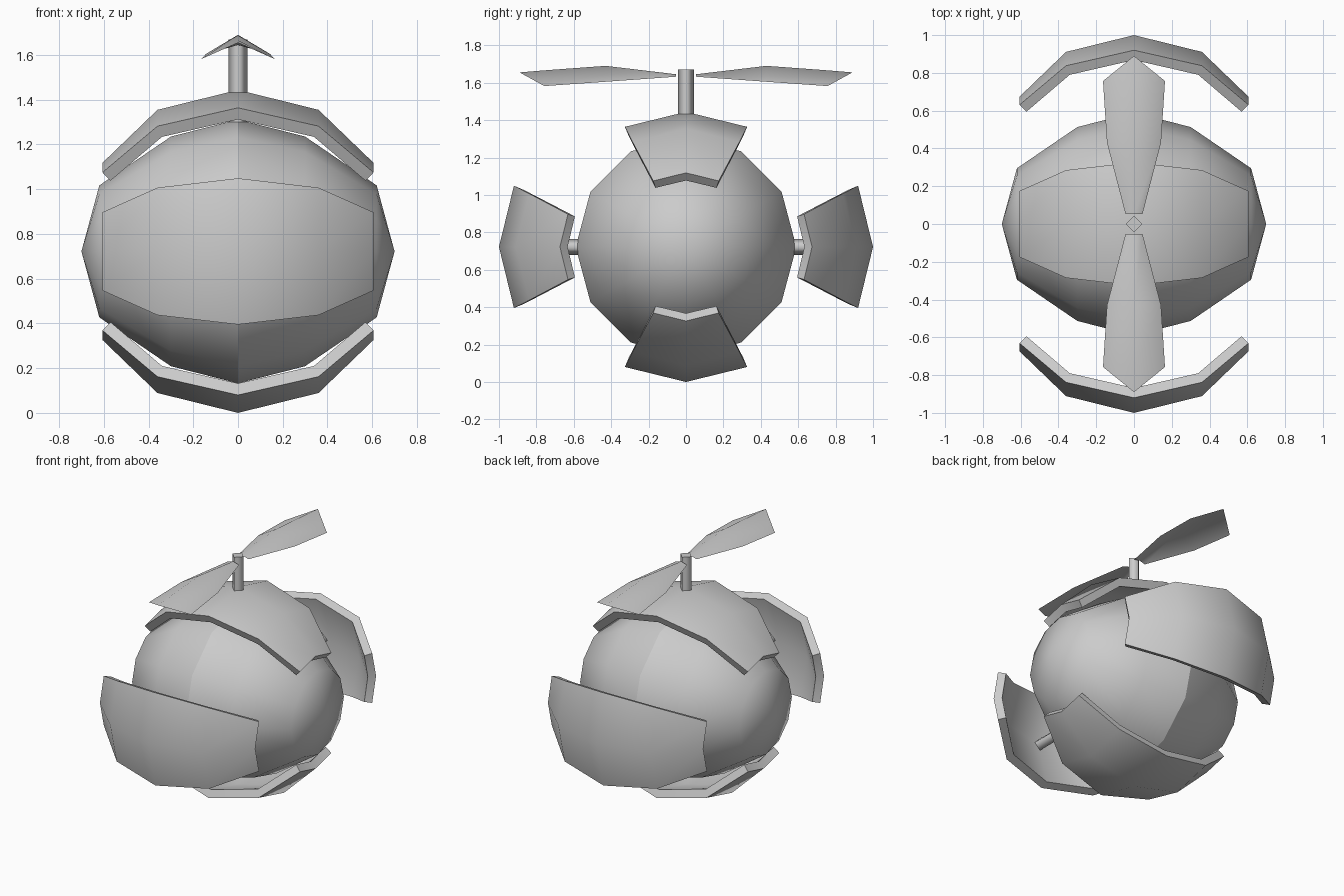
import bpy, bmesh, math
from mathutils import Matrix

if "Cube" in bpy.data.objects:
    bpy.data.objects.remove(bpy.data.objects["Cube"], do_unlink=True)

CZ = 0.722  # height of the body centre

grey = bpy.data.materials.new("plain grey")
grey.use_nodes = True
grey.diffuse_color = (0.6, 0.6, 0.6, 1)
grey.node_tree.nodes["Principled BSDF"].inputs["Base Color"].default_value = (0.6, 0.6, 0.6, 1)


def finish(name, bm, loc=(0, 0, 0), rot=(0, 0, 0), angle=None):
    """Turn a bmesh into a smooth object; edges above the angle stay sharp."""
    for f in bm.faces:
        f.smooth = True
    if angle:
        for e in bm.edges:
            e.smooth = len(e.link_faces) != 2 or e.calc_face_angle(0) < math.radians(angle)
    me = bpy.data.meshes.new(name)
    bm.to_mesh(me)
    bm.free()
    me.materials.append(grey)
    ob = bpy.data.objects.new(name, me)
    ob.location, ob.rotation_euler = loc, rot
    bpy.context.collection.objects.link(ob)
    return ob


# Body: half profile spun round the x axis, mirrored with a crisp centre seam
bm = bmesh.new()
rings = []
for x, r in [(0, 0.59), (0.30, 0.59 * 0.87), (0.62, 0.295)]:
    rings.append([bm.verts.new((x, r * math.cos(a), r * math.sin(a)))
                  for a in (i * math.tau / 12 for i in range(12))])
pole = bm.verts.new((0.70, 0, 0))
for i in range(12):
    j = (i + 1) % 12
    for a, b in zip(rings, rings[1:]):
        bm.faces.new((a[i], a[j], b[j], b[i]))
    bm.faces.new((rings[-1][i], rings[-1][j], pole))
# the open centre must not be closed, so orient by the outward direction
for f in bm.faces:
    f.normal_update()
    if f.normal.dot(f.calc_center_median()) < 0:
        f.normal_flip()
body = finish("body", bm, (0, 0, CZ))
mod = body.modifiers.new("mirror", "MIRROR")
mod.use_mirror_merge = False

# Armour shells: (x, middle radius, edge half width, edge radius) per station
OUTER = [(0, 0.722, 0.327, 0.642), (0.36, 0.633, 0.285, 0.56), (0.606, 0.396, 0.175, 0.353)]
INNER = [(0, 0.668, 0.305, 0.590), (0.34, 0.585, 0.265, 0.512), (0.57, 0.355, 0.163, 0.316)]


def shell(name, turn, lift):
    bm = bmesh.new()

    def grid(stations):
        full = [(-x, m, w, e) for x, m, w, e in stations[:0:-1]] + stations
        return [[bm.verts.new((x, y, z + lift)) for y, z in ((-w, e), (0, m), (w, e))]
                for x, m, w, e in full]

    o, n = grid(OUTER), grid(INNER)
    for g in (o, n):
        for i in range(4):
            for j in range(2):
                bm.faces.new((g[i][j], g[i + 1][j], g[i + 1][j + 1], g[i][j + 1]))
    for i in range(4):          # long rims
        for j in (0, 2):
            bm.faces.new((o[i][j], o[i + 1][j], n[i + 1][j], n[i][j]))
    for i in (0, 4):            # end rims
        for j in range(2):
            bm.faces.new((o[i][j], o[i][j + 1], n[i][j + 1], n[i][j]))
    bmesh.ops.recalc_face_normals(bm, faces=bm.faces)
    finish(name, bm, (0, 0, CZ), (math.radians(turn), 0, 0), 40)


shell("top_shell", 0, 0)
shell("front_shell", 90, 0.278)
shell("bottom_shell", 180, 0)
shell("back_shell", 270, 0.278)


# Four-sided rods: rotor mast and the struts that carry the outer shells
def rod(name, start, end, turn):
    bm = bmesh.new()
    bmesh.ops.create_cone(bm, cap_ends=True, segments=4, radius1=0.043, radius2=0.043,
                          depth=end - start,
                          matrix=Matrix.Translation((0, 0, (start + end) / 2)))
    # keep the sides smooth and only the caps crisp
    for e in bm.edges:
        e.smooth = abs(e.verts[0].co.z - e.verts[1].co.z) > 0.01
    finish(name, bm, (0, 0, CZ), (math.radians(turn), 0, 0))


rod("mast", 0.5, 0.948, 0)
rod("front_strut", 0.5, 0.96, 90)
rod("back_strut", 0.5, 0.96, 270)

# Rotor blades: ridged sheets, (y, ridge z, half width, edge z) per station
BLADE = [(0.053, 1.645, 0.045, 1.632), (0.43, 1.69, 0.143, 1.605), (0.757, 1.666, 0.164, 1.582)]


def blade(name, turn):
    bm = bmesh.new()
    rows = [[bm.verts.new(p) for p in ((-w, y, e), (0, y, r), (w, y, e))] for y, r, w, e in BLADE]
    tip = bm.verts.new((0, 0.89, 1.655))
    for a, b in zip(rows, rows[1:]):
        for j in range(2):
            bm.faces.new((a[j], a[j + 1], b[j + 1], b[j]))
    for j in range(2):
        bm.faces.new((rows[-1][j], rows[-1][j + 1], tip))
    finish(name, bm, rot=(0, 0, math.radians(turn)))


blade("back_blade", 0)
blade("front_blade", 180)
